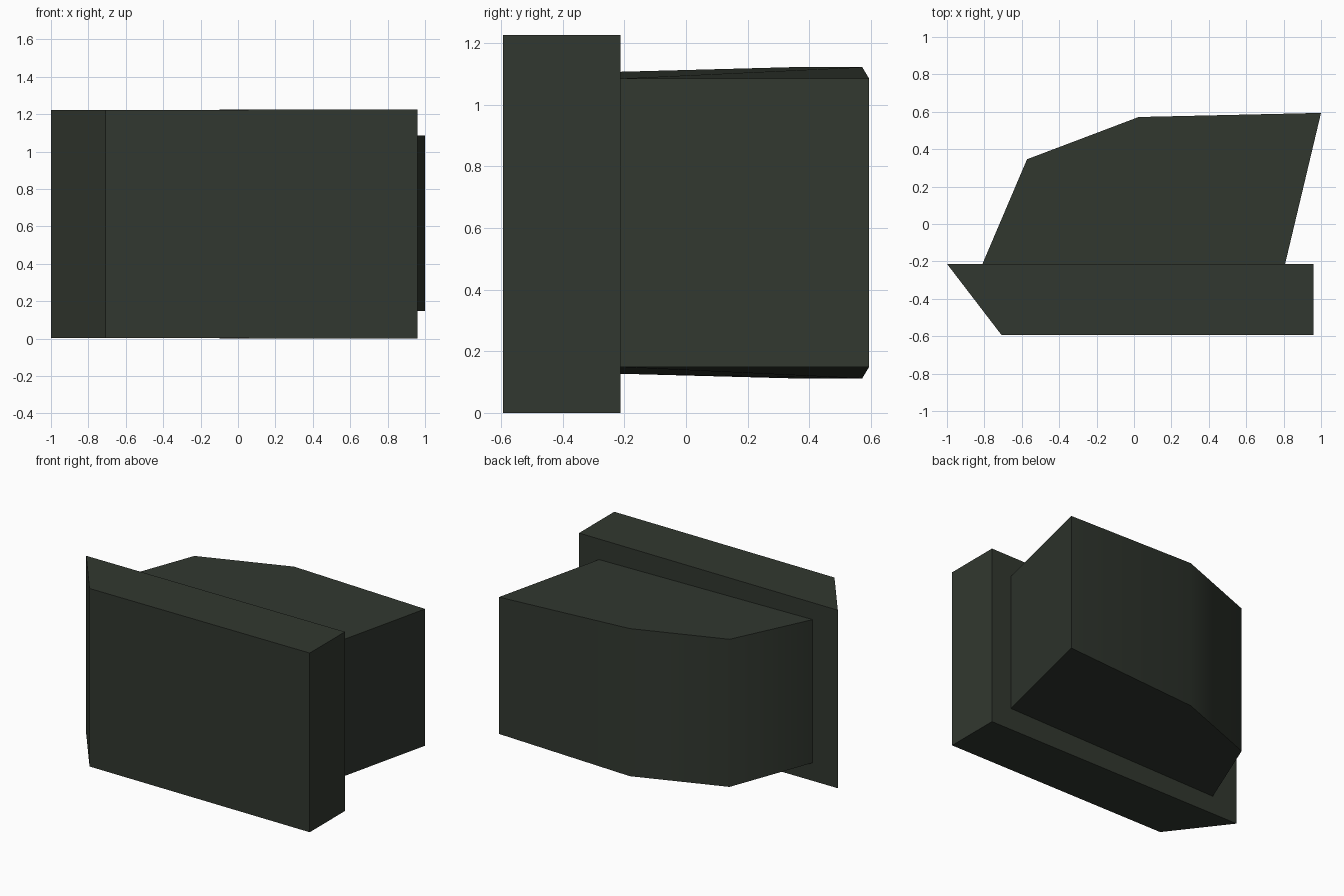
import bpy, bmesh, math

if "Cube" in bpy.data.objects:
    bpy.data.objects.remove(bpy.data.objects["Cube"])

# single dark green-grey paint
mat = bpy.data.materials.new("dark green grey")
mat.diffuse_color = (0.031, 0.039, 0.029, 1.0)
mat.use_nodes = True
mat.node_tree.nodes["Principled BSDF"].inputs["Base Color"].default_value = mat.diffuse_color


def prism(name, outline, mid_z, smooth_angle):
    """Vertical prism; outline holds (x, y, half height), counter-clockwise."""
    bm = bmesh.new()
    low = [bm.verts.new((x, y, mid_z - h)) for x, y, h in outline]
    high = [bm.verts.new((x, y, mid_z + h)) for x, y, h in outline]
    n = len(outline)
    bm.faces.new(low[::-1])
    bm.faces.new(high)
    for i in range(n):
        j = (i + 1) % n
        bm.faces.new((low[i], low[j], high[j], high[i]))
    bmesh.ops.recalc_face_normals(bm, faces=bm.faces)
    me = bpy.data.meshes.new(name)
    bm.to_mesh(me)
    bm.free()
    me.materials.append(mat)
    ob = bpy.data.objects.new(name, me)
    bpy.context.collection.objects.link(ob)
    if smooth_angle:
        bpy.ops.object.select_all(action='DESELECT')
        ob.select_set(True)
        bpy.context.view_layer.objects.active = ob
        bpy.ops.object.shade_smooth_by_angle(angle=math.radians(smooth_angle))
    return ob


# front plate with one slanted end
prism("front_plate", [(-1.0, -0.213, 0.609), (-0.708, -0.594, 0.609),
                      (0.959, -0.594, 0.613), (0.959, -0.213, 0.613)], 0.613, 0)

# rear housing, rounded off towards the left and slightly taller there
prism("rear_housing", [(-0.81, -0.213, 0.49), (0.808, -0.213, 0.468),
                       (1.0, 0.594, 0.468), (0.025, 0.572, 0.505),
                       (-0.572, 0.346, 0.505)], 0.617, 50)
